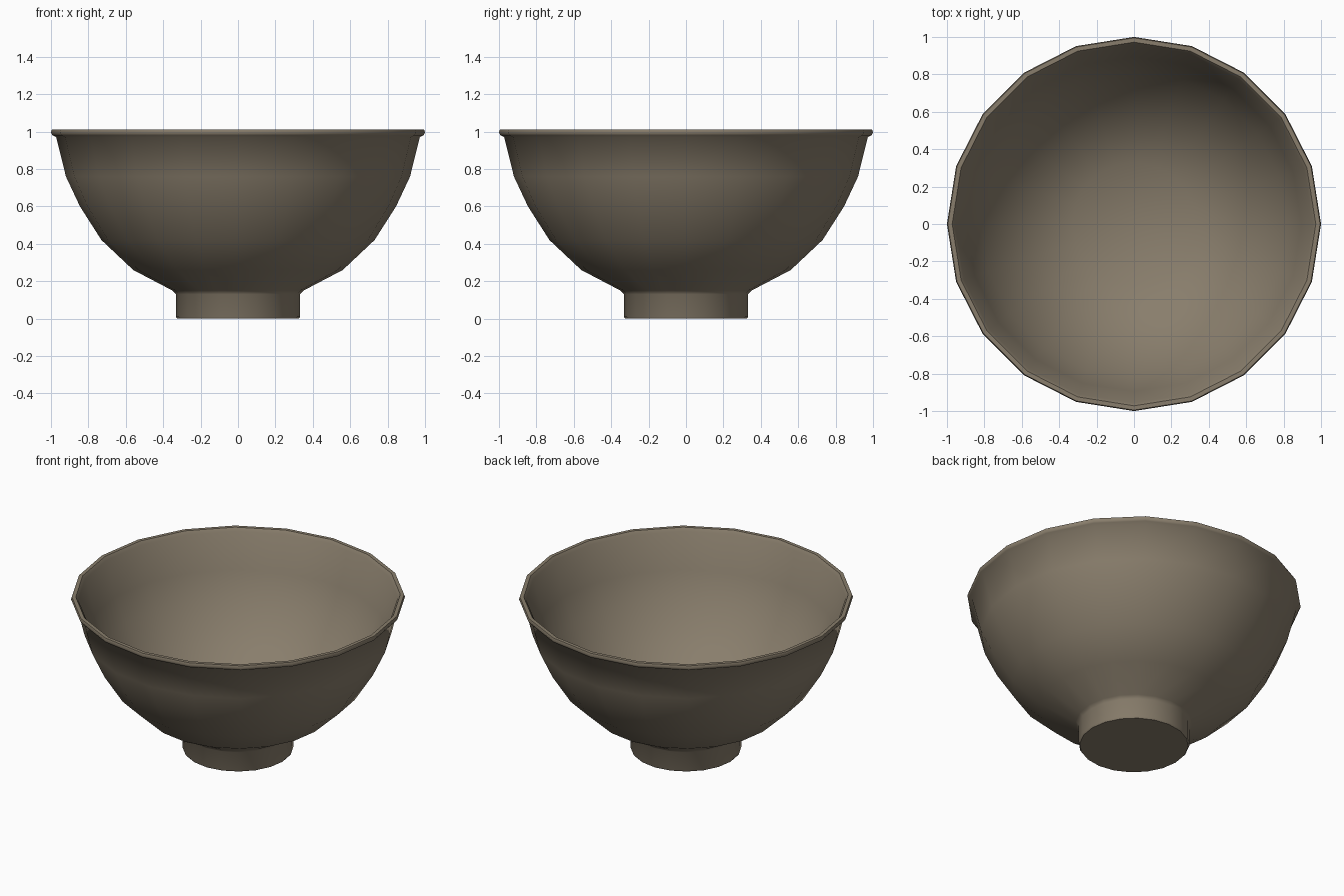
import bpy, bmesh, math

if "Cube" in bpy.data.objects:
    bpy.data.objects.remove(bpy.data.objects["Cube"])

SIDES = 20

# one flat clay colour
clay = bpy.data.materials.new("grey brown clay")
clay.diffuse_color = (0.25, 0.208, 0.15, 1)
clay.use_nodes = True
clay.node_tree.nodes["Principled BSDF"].inputs["Base Color"].default_value = clay.diffuse_color


def lathe(name, profile, material):
    """Spin a (radius, height) profile round z; radius 0 makes a pole."""
    bm = bmesh.new()
    rings = []
    for r, z in profile:
        if r == 0:
            rings.append([bm.verts.new((0, 0, z))] * SIDES)
        else:
            rings.append([bm.verts.new((r * math.cos(math.tau * i / SIDES),
                                        r * math.sin(math.tau * i / SIDES), z))
                          for i in range(SIDES)])
    for low, high in zip(rings, rings[1:]):
        for i in range(SIDES):
            j = (i + 1) % SIDES
            bm.faces.new(list(dict.fromkeys((low[i], low[j], high[j], high[i]))))
    bmesh.ops.recalc_face_normals(bm, faces=bm.faces)
    mesh = bpy.data.meshes.new(name)
    bm.to_mesh(mesh)
    bm.free()
    mesh.materials.append(material)
    obj = bpy.data.objects.new(name, mesh)
    bpy.context.collection.objects.link(obj)
    bpy.ops.object.select_all(action='DESELECT')
    obj.select_set(True)
    bpy.context.view_layer.objects.active = obj
    bpy.ops.object.shade_smooth_by_angle(angle=math.radians(50))
    return obj


foot = [(0, 0), (0.325, 0), (0.332, 0.01), (0.332, 0.13), (0.35, 0.15)]
outside = [(0.56, 0.26), (0.73, 0.42), (0.845, 0.60), (0.92, 0.76), (0.972, 0.97)]
rim = [(0.992, 0.98), (1.0, 0.995), (0.995, 1.01), (0.972, 1.01), (0.957, 0.99)]
inside = [(0.895, 0.765), (0.82, 0.61), (0.705, 0.44), (0.54, 0.285),
          (0.33, 0.18), (0, 0.15)]

lathe("bowl", foot + outside + rim + inside, clay)
